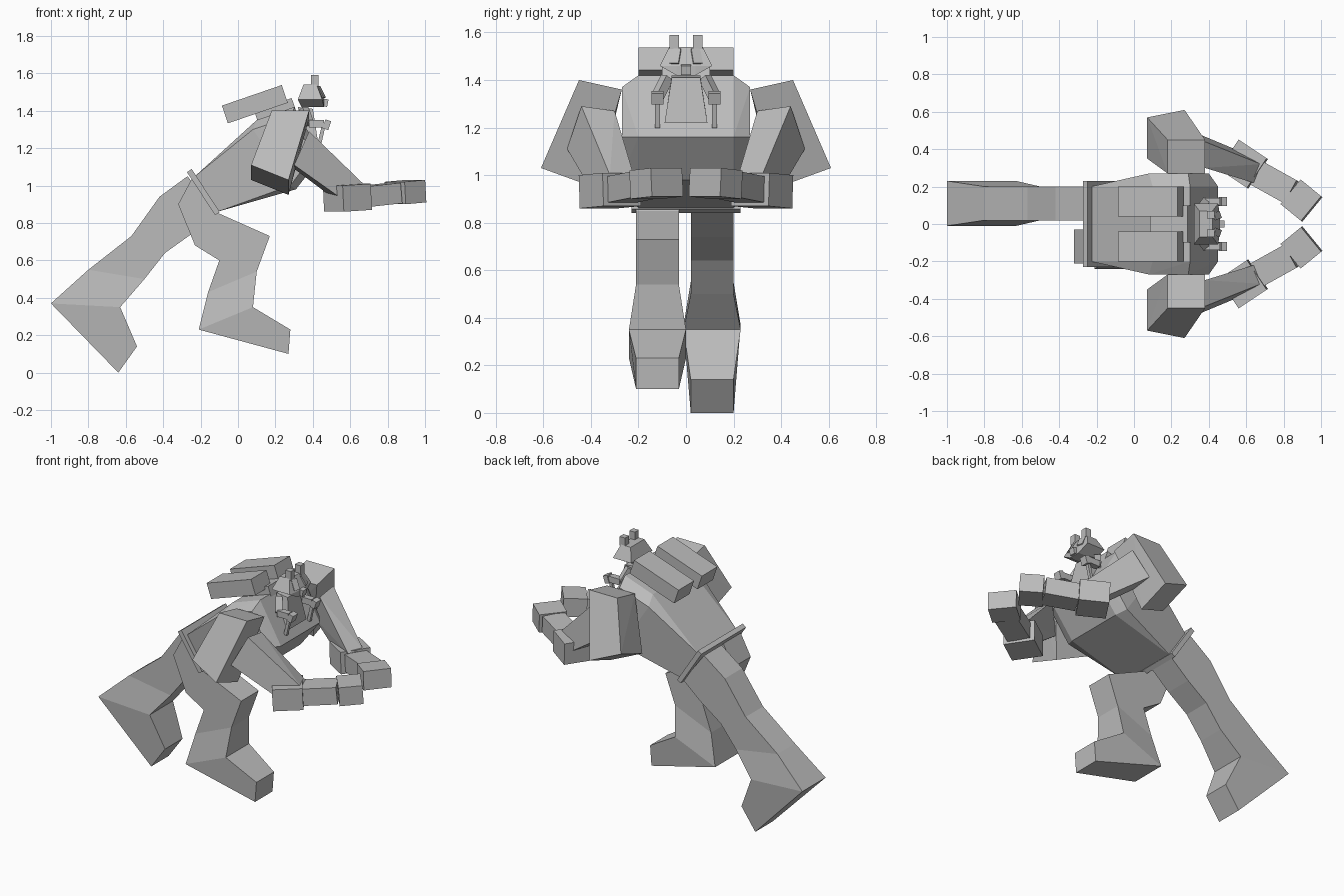
import bpy, bmesh
from mathutils import Vector

cube = bpy.data.objects.get("Cube")
if cube:
    bpy.data.objects.remove(cube)

grey = bpy.data.materials.new("plain grey")
grey.use_nodes = True
colour = (.5, .5, .5, 1)
grey.diffuse_color = colour
grey.node_tree.nodes["Principled BSDF"].inputs["Base Color"].default_value = colour


def finish(name, bm):
    """Turn a finished bmesh into a named, coloured object."""
    bmesh.ops.recalc_face_normals(bm, faces=bm.faces)
    mesh = bpy.data.meshes.new(name)
    bm.to_mesh(mesh)
    bm.free()
    mesh.materials.append(grey)
    part = bpy.data.objects.new(name, mesh)
    bpy.context.collection.objects.link(part)


def hull(name, points):
    """Convex flat-faced solid around the points."""
    bm = bmesh.new()
    for point in points:
        bm.verts.new(point)
    result = bmesh.ops.convex_hull(bm, input=bm.verts)
    inside = [v for v in result["geom_interior"] if isinstance(v, bmesh.types.BMVert)]
    bmesh.ops.delete(bm, geom=inside, context='VERTS')
    bmesh.ops.dissolve_limit(bm, angle_limit=.03, verts=bm.verts, edges=bm.edges)
    finish(name, bm)


def pair(name, points):
    """The same solid on the left and, mirrored, on the right."""
    hull("left_" + name, points)
    hull("right_" + name, [(x, -y, z) for x, y, z in points])


def slab(profile, half_width):
    """Side profile repeated at both edges of the body."""
    return [(x, y, z) for x, z in profile for y in (-half_width, half_width)]


def quad(centre, u, v):
    """Corners of a parallelogram with half-sides u and v."""
    centre, u, v = Vector(centre), Vector(u), Vector(v)
    return [centre + u + v, centre + u - v, centre - u + v, centre - u - v]


def bar(start, end, width, height):
    """Corners of a box running from start to end."""
    direction = (Vector(end) - Vector(start)).normalized()
    side = direction.cross(Vector((0, 0, 1))).normalized()
    up = side.cross(direction)
    return [corner for centre in (start, end)
            for corner in quad(centre, side * width / 2, up * height / 2)]


def leg(name, middle, sections):
    """Loft through (back x, back z, front x, front z); the ankle is widest."""
    bm = bmesh.new()
    rings = []
    ankle = len(sections) - 2
    for index, (back_x, back_z, front_x, front_z) in enumerate(sections):
        half = .12 if index == ankle else .09
        inner, outer = middle - half, middle + half
        corners = ((back_x, inner, back_z), (back_x, outer, back_z),
                   (front_x, outer, front_z), (front_x, inner, front_z))
        rings.append([bm.verts.new(corner) for corner in corners])
    for ring, following in zip(rings, rings[1:]):
        for i in range(4):
            j = (i + 1) % 4
            bm.faces.new((ring[i], ring[j], following[j], following[i]))
    bm.faces.new(rings[0])
    bm.faces.new(rings[-1])
    finish(name, bm)


# Legs: hip, thigh, knee, shin, ankle, then toe or sole
leg("right_leg", -.12, [
    (-.32, .9, -.24, 1.05), (-.23, .68, -.1, .85), (-.1, .6, .17, .73),
    (-.16, .43, .1, .54), (-.21, .23, .08, .35), (.27, .1, .28, .23)])
leg("left_leg", .11, [
    (-.27, 1.05, -.12, .85), (-.42, .94, -.25, .74), (-.57, .73, -.39, .64),
    (-.8, .55, -.5, .5), (-1, .37, -.63, .35), (-.64, 0, -.54, .14)])

# Torso: a narrow spine-to-belly profile inside a wider rib profile
spine = ((-.23, 1.05), (-.11, .86), (.1, 1.35), (.3, 1.42), (.45, 1.16), (.31, .98))
ribs = ((.08, 1.3), (.29, 1.37), (.4, 1.16), (.28, 1))
hull("torso", slab(spine, .2) + slab(ribs, .27))
hull("belt", bar((-.26, 0, 1.08), (-.11, 0, .85), .46, .03))

# Back plates with a lower block between them
pair("back_plate", bar((-.07, .12, 1.38), (.25, .12, 1.49), .16, .1))
hull("spine_block", bar((.1, 0, 1.36), (.3, 0, 1.43), .2, .08))

# Arms
pair("shoulder", quad((.28, .36, 1.38), (.1, 0, 0), (0, .09, .02))
     + quad((.17, .48, 1.03), (.1, .02, -.04), (0, .11, .04)))
pair("upper_arm", quad((.34, .4, 1.19), (0, .07, .01), (.04, -.03, .09))
     + quad((.59, .31, .97), (.02, .05, 0), (.07, -.04, .03)))
elbow, wrist = (.66, .27, .94), (.84, .17, .96)
pair("elbow_cuff", bar((.51, .37, .93), elbow, .19, .14))
pair("forearm", bar(elbow, wrist, .14, .11))
pair("hand", bar(wrist, (.95, .08, .97), .17, .12))

# Pilot seated in the chest, gripping two sticks
hull("pilot_body", slab(((.32, 1.42), (.4, 1.41)), .06)
     + slab(((.36, 1.22), (.43, 1.22)), .09))
pilot_elbow, grip = (.38, .12, 1.33), (.46, .12, 1.33)
pair("pilot_upper_arm", bar((.35, .08, 1.41), pilot_elbow, .04, .04))
pair("pilot_forearm", bar(pilot_elbow, grip, .04, .04))
pair("pilot_fist", bar(grip, (.49, .12, 1.32), .05, .05))
pair("control_stick", bar(grip, (.43, .12, 1.2), .02, .02))

# Pilot head
crown = ((.35, 1.54), (.42, 1.54))
brow = ((.32, 1.46), (.45, 1.46))
chin = ((.34, 1.42), (.46, 1.42), (.46, 1.46))
hull("helmet", slab(crown, .07) + slab(brow, .11) + slab(chin, .04))
hull("snout", bar((.43, 0, 1.45), (.48, 0, 1.44), .04, .04))
pair("ear", bar((.39, .05, 1.56), (.43, .05, 1.56), .04, .06))
pair("eye_plate", bar((.43, .04, 1.53), (.46, .05, 1.47), .04, .008))
